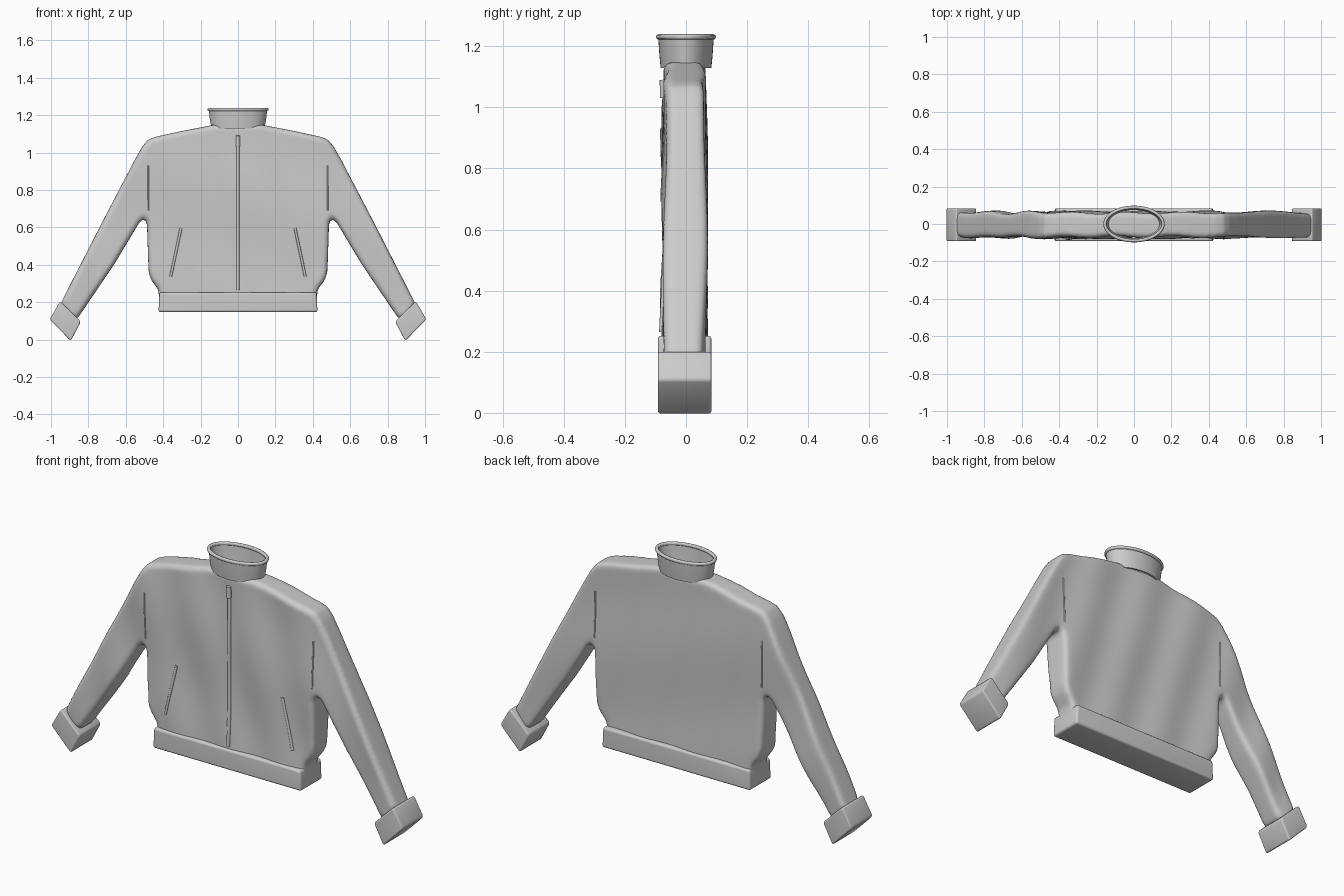
import bpy, bmesh, math
from mathutils import Vector

if "Cube" in bpy.data.objects:
    bpy.data.objects.remove(bpy.data.objects["Cube"])


def new_object(name, bm):
    bmesh.ops.recalc_face_normals(bm, faces=bm.faces[:])
    me = bpy.data.meshes.new(name)
    bm.to_mesh(me)
    bm.free()
    ob = bpy.data.objects.new(name, me)
    bpy.context.collection.objects.link(ob)
    return ob


def smooth(ob, angle=40):
    bpy.ops.object.select_all(action='DESELECT')
    ob.select_set(True)
    bpy.context.view_layer.objects.active = ob
    bpy.ops.object.shade_smooth_by_angle(angle=math.radians(angle))


def slab(name, outline, y0, y1, rim, side=0.0, seg=4):
    """Front outline (x, z) extruded along y, with rounded front and back rims."""
    bm = bmesh.new()
    f = bm.faces.new([bm.verts.new((x, y0, z)) for x, z in outline])
    ret = bmesh.ops.extrude_face_region(bm, geom=[f])
    vs = [v for v in ret['geom'] if isinstance(v, bmesh.types.BMVert)]
    bmesh.ops.translate(bm, verts=vs, vec=(0, y1 - y0, 0))
    bmesh.ops.recalc_face_normals(bm, faces=bm.faces[:])
    if side:
        es = [e for e in bm.edges if abs(e.verts[0].co.y - e.verts[1].co.y) > 1e-4]
        bmesh.ops.bevel(bm, geom=es, offset=side, segments=3, profile=0.5, affect='EDGES')
    es = [e for e in bm.edges if abs(e.verts[0].co.y - e.verts[1].co.y) < 1e-4]
    bmesh.ops.bevel(bm, geom=es, offset=rim, segments=seg, profile=0.5,
                    affect='EDGES', clamp_overlap=True)
    return new_object(name, bm)


def fold(x, z):
    """Soft diagonal cloth folds."""
    return 0.005 * math.sin(21 * x + 6 * z) + 0.004 * math.sin(10 * z + 3 * x)


Y0, Y1 = -0.072, 0.063


def front(x, z):
    return Y0 - fold(x, z)


def back(x, z):
    return Y1 + fold(x + 0.1, z)


def tube(name, pts, r, cyclic=False):
    cu = bpy.data.curves.new(name, 'CURVE')
    cu.dimensions = '3D'
    cu.bevel_depth = r
    cu.bevel_resolution = 2
    cu.use_fill_caps = True
    sp = cu.splines.new('POLY')
    sp.points.add(len(pts) - 1)
    for p, c in zip(sp.points, pts):
        p.co = (*c, 1)
    sp.use_cyclic_u = cyclic
    ob = bpy.data.objects.new(name, cu)
    bpy.context.collection.objects.link(ob)
    return ob


def on_surface(a, b, surf, off=0.0, n=24):
    out = []
    for i in range(n + 1):
        t = i / n
        x, z = a[0] + (b[0] - a[0]) * t, a[1] + (b[1] - a[1]) * t
        out.append((x, surf(x, z) + off, z))
    return out


# Jacket shell: torso and sleeves in one rounded skin
half = [(0.13, 1.148), (0.30, 1.115), (0.44, 1.085), (0.48, 1.07), (0.51, 1.035),
        (0.55, 0.965), (0.72, 0.64), (0.95, 0.19), (0.91, 0.12), (0.86, 0.11),
        (0.66, 0.405), (0.525, 0.63), (0.505, 0.648), (0.487, 0.63), (0.478, 0.36),
        (0.465, 0.32), (0.425, 0.265), (0.42, 0.20)]
body = slab("jacket_shell", half + [(-x, z) for x, z in reversed(half)], Y0, Y1, 0.034)
bpy.context.view_layer.objects.active = body
m = body.modifiers.new("skin", 'REMESH')
m.mode = 'VOXEL'
m.voxel_size = 0.012
bpy.ops.object.modifier_apply(modifier=m.name)
m = body.modifiers.new("soften", 'SMOOTH')
m.factor = 0.5
m.iterations = 8
bpy.ops.object.modifier_apply(modifier=m.name)
for v in body.data.vertices:
    x, y, z = v.co
    w = min(1, abs(y + 0.0045) / 0.06)
    if y < -0.0045:
        v.co.y -= fold(x, z) * w
    else:
        v.co.y += fold(x + 0.1, z) * w
smooth(body, 60)

# Waistband
hem = slab("waistband", [(-0.425, 0.147), (0.425, 0.147), (0.42, 0.252), (-0.42, 0.252)],
           -0.092, 0.083, 0.02, 0.012)
smooth(hem)

# Parts repeated on both sides
for s, side in ((1, "right"), (-1, "left")):
    cuff = slab(side + "_cuff", [(s * x, z) for x, z in
                ((0.951, 0.205), (1.007, 0.108), (0.894, -0.007), (0.84, 0.096))],
                -0.092, 0.083, 0.026, 0.012)
    smooth(cuff)
    # Slanted pocket welt
    tube(side + "_pocket", on_surface((s * 0.305, 0.595), (s * 0.36, 0.335), front), 0.007)
    # Armhole seams, front and back
    tube(side + "_front_seam", on_surface((s * 0.48, 0.69), (s * 0.48, 0.93), front, 0.0005), 0.004)
    tube(side + "_back_seam", on_surface((s * 0.48, 0.69), (s * 0.48, 0.93), back, -0.0005), 0.004)

# Zip and its pull
tube("zip", on_surface((0, 0.265), (0, 1.09), front, n=60), 0.009)
tube("zip_pull", on_surface((0, 1.03), (0, 1.09), front, -0.005, n=6), 0.012)

# Stand-up collar, open at the top
N = 64
bm = bmesh.new()
rings = []
for rx, ry, z in ((0.141, 0.083, 1.128), (0.149, 0.087, 1.17), (0.157, 0.091, 1.23),
                  (0.149, 0.083, 1.23), (0.141, 0.079, 1.17), (0.133, 0.075, 1.128)):
    rings.append([bm.verts.new((rx * math.cos(2 * math.pi * i / N),
                                ry * math.sin(2 * math.pi * i / N), z)) for i in range(N)])
for k in range(6):
    a, b = rings[k], rings[(k + 1) % 6]
    for i in range(N):
        j = (i + 1) % N
        bm.faces.new((a[i], a[j], b[j], b[i]))
smooth(new_object("collar", bm))

# Rolled collar rim
tube("collar_rim", [(0.155 * math.cos(2 * math.pi * i / N),
                     0.089 * math.sin(2 * math.pi * i / N), 1.23) for i in range(N)], 0.009, True)
